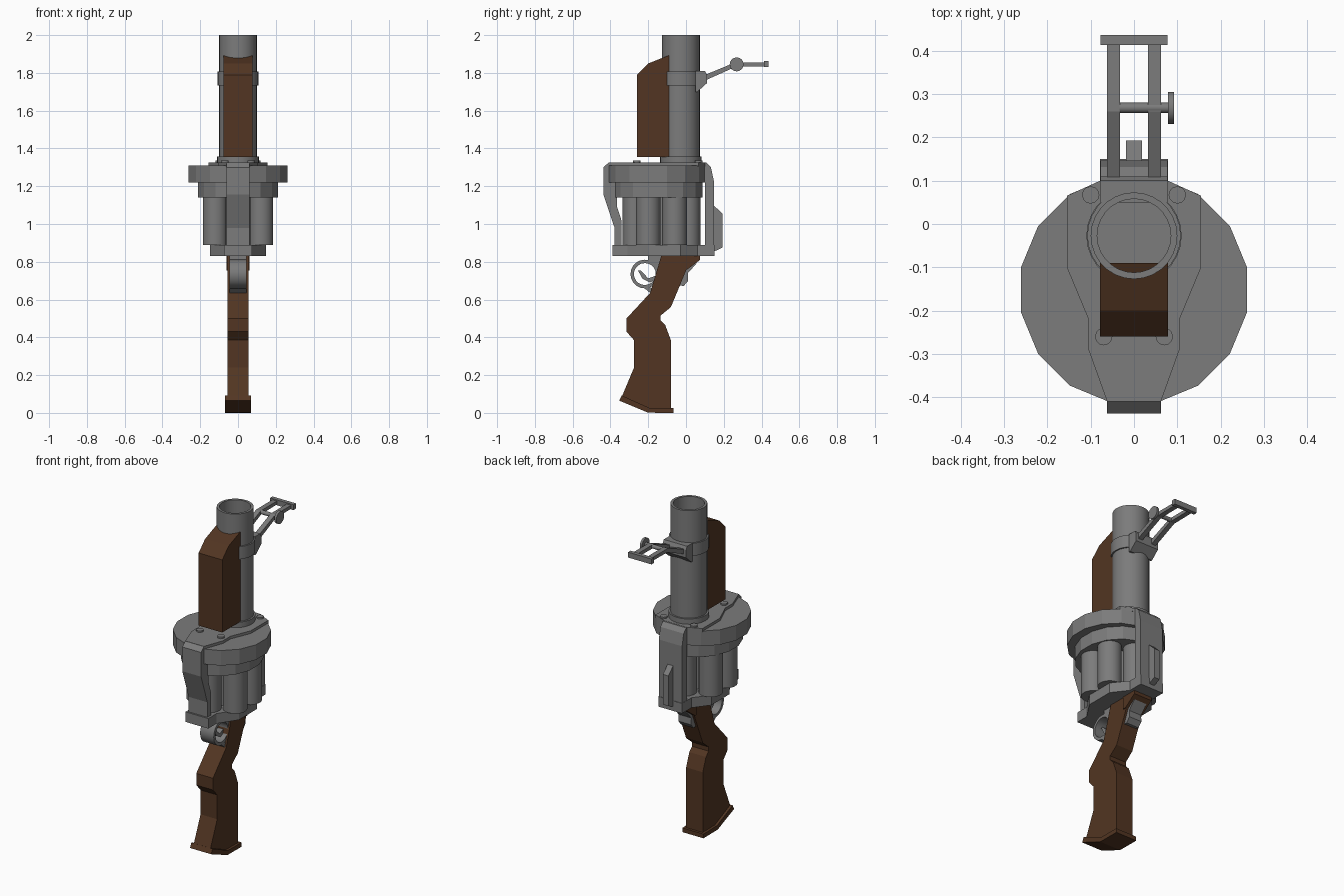
import bpy, bmesh, math
from mathutils import Vector, Matrix

if "Cube" in bpy.data.objects:
    bpy.data.objects.remove(bpy.data.objects["Cube"])


def material(name, col):
    m = bpy.data.materials.new(name)
    m.diffuse_color = (*col, 1)
    m.use_nodes = True
    m.node_tree.nodes["Principled BSDF"].inputs["Base Color"].default_value = m.diffuse_color
    return m


STEEL = material("grey steel", (0.2, 0.2, 0.2))
WOOD = material("dark brown wood", (0.085, 0.036, 0.016))


def finish(name, bm, mat, smooth=False):
    bmesh.ops.recalc_face_normals(bm, faces=bm.faces)
    me = bpy.data.meshes.new(name)
    bm.to_mesh(me)
    bm.free()
    me.materials.append(mat)
    ob = bpy.data.objects.new(name, me)
    bpy.context.collection.objects.link(ob)
    if smooth:
        bpy.ops.object.select_all(action='DESELECT')
        ob.select_set(True)
        bpy.context.view_layer.objects.active = ob
        bpy.ops.object.shade_smooth_by_angle(angle=math.radians(35))
    return ob


def extrude(name, pts, vec, mat):
    bm = bmesh.new()
    f = bm.faces.new([bm.verts.new(p) for p in pts])
    g = bmesh.ops.extrude_face_region(bm, geom=[f], use_keep_orig=True)
    bmesh.ops.translate(bm, vec=Vector(vec),
                        verts=[v for v in g['geom'] if isinstance(v, bmesh.types.BMVert)])
    return finish(name, bm, mat)


def side_profile(name, yz, x0, x1, mat=STEEL):
    """Side silhouette extruded across x."""
    return extrude(name, [(x0, y, z) for y, z in yz], (x1 - x0, 0, 0), mat)


def mirrored_slab(name, half, z0, z1, mat=STEEL):
    """Right half of a plan outline, mirrored and extruded up."""
    pts = half + [(-x, y) for x, y in reversed(half)]
    return extrude(name, [(x, y, z0) for x, y in pts], (0, 0, z1 - z0), mat)


def disc(name, x, y, z0, z1, rx, n, ry=None, smooth=True, turn=0.0):
    bm = bmesh.new()
    bmesh.ops.create_cone(bm, cap_ends=True, segments=n, radius1=1, radius2=1, depth=1)
    bmesh.ops.rotate(bm, verts=bm.verts, matrix=Matrix.Rotation(turn, 3, 'Z'))
    bmesh.ops.scale(bm, verts=bm.verts, vec=(rx, ry or rx, z1 - z0))
    bmesh.ops.translate(bm, verts=bm.verts, vec=(x, y, (z0 + z1) / 2))
    return finish(name, bm, STEEL, smooth)


def ring(name, centre, ro, ri, length, n, axis='Z'):
    """Hollow tube along z or x."""
    bm = bmesh.new()
    loops = []
    for r, h in ((ro, -.5), (ro, .5), (ri, .5), (ri, -.5)):
        loop = []
        for i in range(n):
            a = 2 * math.pi * i / n
            c, s, d = r * math.cos(a), r * math.sin(a), h * length
            p = (c, s, d) if axis == 'Z' else (d, c, s)
            loop.append(bm.verts.new(Vector(p) + Vector(centre)))
        loops.append(loop)
    for k in range(4):
        a, b = loops[k], loops[(k + 1) % 4]
        for i in range(n):
            j = (i + 1) % n
            bm.faces.new((a[i], a[j], b[j], b[i]))
    return finish(name, bm, STEEL, True)


# Barrel with base flange and sight band
BY = -0.027
ring("barrel", (0, BY, 1.66), 0.1, 0.085, 0.68, 28)
ring("barrel_flange", (0, BY, 1.34), 0.11, 0.09, 0.035, 28)
ring("sight_band", (0, BY, 1.77), 0.108, 0.09, 0.075, 28)

# Wooden foregrip
side_profile("foregrip", [(-.26, 1.356), (-.26, 1.79), (-.2, 1.85), (-.09, 1.893), (-.09, 1.356)],
             -.078, .078, WOOD)

# Drum housing: large disc, smaller disc, shaped cover plate, bolts
disc("drum_housing", 0, -.152, 1.22, 1.31, .266, 16, smooth=False, turn=math.pi / 16)
disc("drum_lower_disc", 0, -.148, 1.14, 1.22, .216, 16, ry=.24, smooth=False, turn=math.pi / 16)
mirrored_slab("cover_plate", [(.062, -.41), (.105, -.29), (.105, -.22), (.155, -.1), (.155, .065),
                              (.078, .1)], 1.305, 1.326)
for sx in (-1, 1):
    disc("front_bolt", sx * .07, -.26, 1.32, 1.335, .02, 12)
    disc("rear_bolt", sx * .1, .067, 1.32, 1.335, .02, 12)

# Six chambers around a core
for i in range(6):
    a = math.radians(30 + 60 * i)
    disc("chamber", .14 * math.cos(a), -.13 + .14 * math.sin(a), .89, 1.15, .066, 18)
disc("chamber_core", 0, -.13, .88, 1.15, .09, 12)

# Base plate of the frame
mirrored_slab("frame_base", [(.075, -.388), (.075, -.31), (.147, -.2), (.147, -.03), (.078, .06),
                             (.078, .15)], .83, .89)

# Front and rear frame struts
side_profile("front_strut", [(-.41, 1.325), (-.437, 1.3), (-.437, 1.155), (-.378, .98), (-.378, .87),
                             (-.342, .87), (-.342, 1.02), (-.365, 1.09), (-.365, 1.325)], -.062, .062)
side_profile("rear_strut", [(.06, 1.325), (.108, 1.325), (.132, 1.3), (.147, 1.23), (.147, .87),
                            (.1, .87), (.1, 1.22), (.06, 1.25)], -.077, .077)
side_profile("rear_latch", [(.13, 1.1), (.145, 1.1), (.193, 1.055), (.193, .875), (.15, .855),
                            (.13, .855)], -.018, .018)

# Wooden stock, tang and butt plate
side_profile("stock", [(-.13, .835), (-.19, .635), (-.315, .5), (-.315, .43), (-.275, .385),
                       (-.275, .24), (-.34, .085), (-.2, .02), (-.08, .02), (-.08, .385), (-.11, .465),
                       (-.135, .49), (-.135, .515), (-.08, .56), (.003, .76), (.003, .835)],
             -.055, .055, WOOD)
side_profile("tang", [(-.02, .835), (.075, .835), (.075, .81), (.0, .755), (-.02, .755)],
             -.06, .06, WOOD)
side_profile("butt_plate", [(-.34, .092), (-.354, .065), (-.2, .001), (-.065, 0), (-.065, .025),
                            (-.195, .027)], -.07, .07, WOOD)

# Rear lever behind the grip
side_profile("rear_lever", [(.03, .79), (.055, .79), (.01, .74), (.012, .7), (-.012, .672),
                            (-.035, .675), (0, .76)], -.042, .042)

# Trigger guard and trigger
ring("trigger_guard", (0, -.218, .735), .076, .058, .09, 20, 'X')
side_profile("guard_tail", [(-.215, .677), (-.17, .655), (-.17, .635), (-.19, .635), (-.22, .66)],
             -.045, .045)
side_profile("guard_bracket", [(-.2, .835), (-.2, .795), (-.16, .77), (-.12, .77), (-.12, .835)],
             -.045, .045)
side_profile("trigger", [(-.255, .755), (-.23, .71), (-.19, .69), (-.15, .71), (-.15, .73),
                         (-.2, .712), (-.24, .755)], -.018, .018)

# Rear sight: mount, two arms, end bar, cross rod and knob
side_profile("sight_mount", [(.05, 1.81), (.1, 1.81), (.11, 1.79), (.11, 1.745), (.06, 1.7),
                             (.05, 1.7)], -.077, .077)
for sx in (-1, 1):
    side_profile("sight_arm", [(.09, 1.785), (.26, 1.855), (.415, 1.855), (.415, 1.835), (.265, 1.833),
                               (.09, 1.755)], sx * .032, sx * .062)
side_profile("sight_end_bar", [(.413, 1.83), (.436, 1.83), (.436, 1.862), (.413, 1.862)], -.077, .077)
for name, x, r, d in (("sight_rod", .023, .012, .112), ("sight_knob", .085, .037, .014)):
    bm = bmesh.new()
    bmesh.ops.create_cone(bm, cap_ends=True, segments=16, radius1=r, radius2=r, depth=d,
                          matrix=Matrix.Translation((x, .268, 1.845)) @ Matrix.Rotation(math.pi / 2, 4, 'Y'))
    finish(name, bm, STEEL, True)
